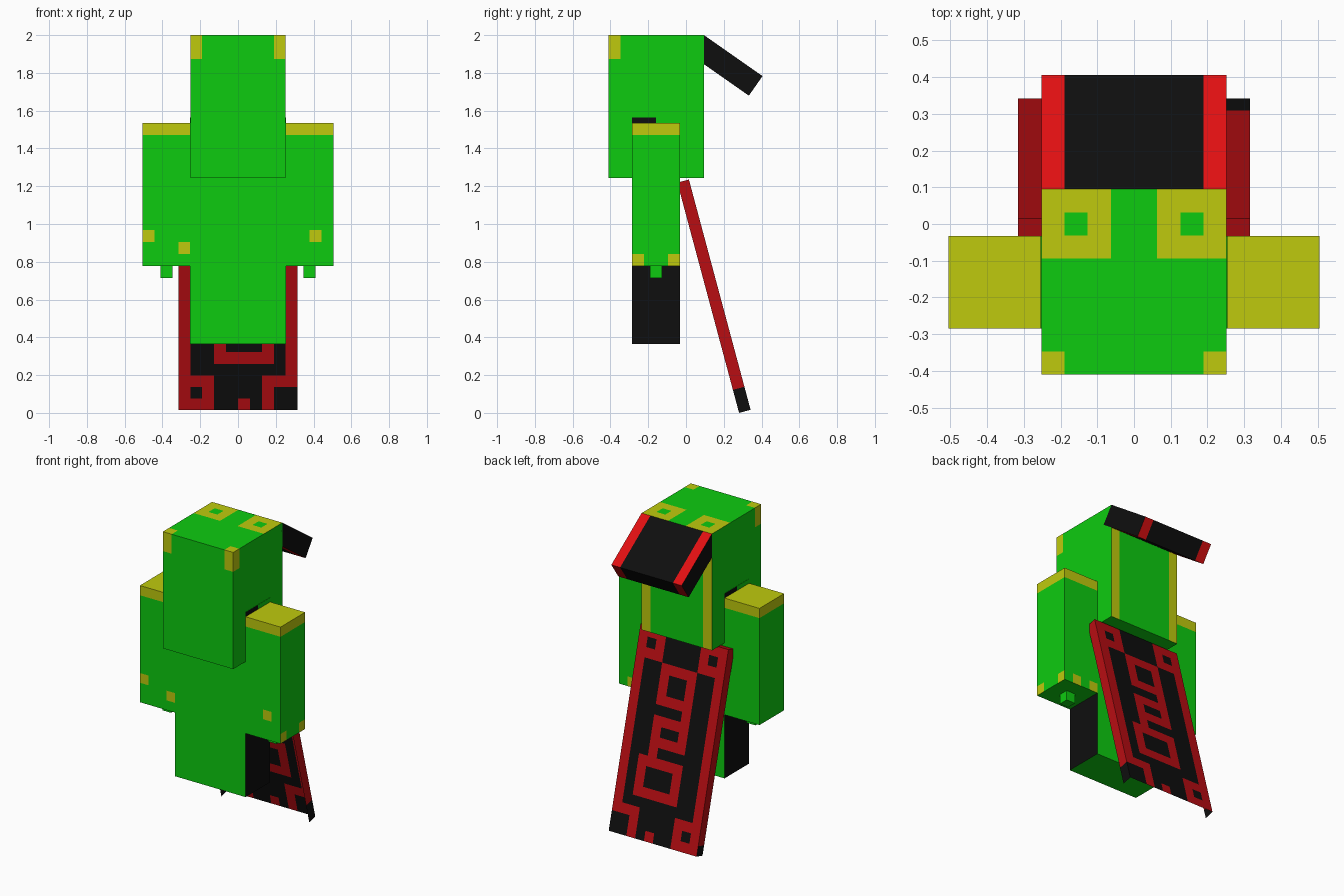
import bpy
import bmesh
from math import radians
from mathutils import Matrix, Vector

cube = bpy.data.objects.get("Cube")
if cube:
    bpy.data.objects.remove(cube, do_unlink=True)

P = 0.0631  # one block cell


# Flat colours
def make_material(name, rgb):
    mat = bpy.data.materials.new(name)
    mat.use_nodes = True
    colour = (*rgb, 1.0)
    mat.diffuse_color = colour
    mat.node_tree.nodes["Principled BSDF"].inputs["Base Color"].default_value = colour
    return mat


MATERIALS = [
    make_material("green", (0.004, 0.6, 0.005)),
    make_material("yellow", (0.52, 0.59, 0.004)),
    make_material("black", (0.0045, 0.0045, 0.0045)),
    make_material("dark_red", (0.48, 0.004, 0.006)),
    make_material("bright_red", (0.75, 0.005, 0.006)),
]
GREEN, YELLOW, BLACK, DARK_RED, BRIGHT_RED = range(5)


def cell_box(name, size, origin, paint, tilt=0, open_sides=(), widen=1.0):
    """Box of square cells; paint(cell centre, normal) picks each cell's colour."""
    bm = bmesh.new()
    for axis in range(3):
        a, b = (axis + 1) % 3, (axis + 2) % 3
        for sign in (-1, 1):
            if (axis, sign) in open_sides:
                continue
            normal = Vector((0, 0, 0))
            normal[axis] = sign
            for i in range(size[a]):
                for j in range(size[b]):
                    corners = []
                    for di, dj in ((0, 0), (1, 0), (1, 1), (0, 1)):
                        p = Vector((0, 0, 0))
                        p[axis] = size[axis] if sign > 0 else 0
                        p[a], p[b] = i + di, j + dj
                        corners.append(p)
                    if sign < 0:
                        corners.reverse()
                    face = bm.faces.new([bm.verts.new(p) for p in corners])
                    centre = sum(corners, Vector((0, 0, 0))) / 4
                    face.material_index = paint(centre, normal)
    bmesh.ops.remove_doubles(bm, verts=bm.verts, dist=0.01)
    bm.transform(Matrix.Rotation(radians(tilt), 4, 'X') @ Matrix.Scale(P, 4))
    mesh = bpy.data.meshes.new(name)
    bm.to_mesh(mesh)
    bm.free()
    for mat in MATERIALS:
        mesh.materials.append(mat)
    obj = bpy.data.objects.new(name, mesh)
    obj.location = (origin[0] * widen, origin[1], origin[2])
    obj.scale.x = widen
    bpy.context.collection.objects.link(obj)
    return obj


# Head: yellow front corners, ringed squares on top, edge stripes behind
def paint_head(c, n):
    edge = abs(c.x - 4) > 3
    if n.z > 0:
        if c.y > 5 and abs(c.x - 4) > 1:
            hole = 2 < abs(c.x - 4) < 3 and 6 < c.y < 7
            return GREEN if hole else YELLOW
        return YELLOW if c.y < 1 and edge else GREEN
    if n.y > 0:
        return YELLOW if edge else GREEN
    if n.z == 0 and c.z > 10 and c.y < 1 and edge:
        return YELLOW
    return GREEN


cell_box("head", (8, 8, 12), (-4 * P, -0.41, 2 - 12 * P), paint_head)


# Body: green with black flanks, set slightly wider than the head
def paint_body(c, n):
    if n.x == 0:
        return GREEN
    if c.z > 18 and (c.y - 2) * n.x > 0:
        return GREEN
    return BLACK


cell_box("body", (8, 4, 19), (-4 * P, -0.285, 0.365), paint_body, widen=1.006)


# Arms: yellow shoulder caps and scattered spots
def arm_painter(side, front_spots):
    def paint(c, n):
        if c.z > 11:
            return YELLOW
        if n.y < 0:
            return YELLOW if (int(c.x), int(c.z)) in front_spots else GREEN
        if side > 0 and c.z < 1:
            if n.x > 0 and abs(c.y - 2) > 1:
                return YELLOW
            if n.y > 0 and int(c.x) in (0, 2):
                return YELLOW
        return GREEN
    return paint


for label, side, spots in (("left", 1, {(2, 2)}), ("right", -1, {(0, 2), (3, 1)})):
    x0 = 4 * P if side > 0 else -8 * P
    cell_box(label + "_arm", (4, 4, 12), (x0, -0.285, 0.778), arm_painter(side, spots))
    cell_box(label + "_hand_stub", (1, 1, 1), (x0 + 1.5 * P, -0.19, 0.778 - P),
             lambda c, n: GREEN)


# Sloping crest behind the head: black with red edge stripes
def paint_crest(c, n):
    return BRIGHT_RED if n.x == 0 and abs(c.x - 4) > 3 else BLACK


cell_box("crest", (8, 6, 2), (-4 * P, 0.0226, 1.8966), paint_crest, tilt=-35)

# Cape pattern as (first column, first row, last column, last row)
BLOCKS = [(0, 0, 2, 2), (7, 0, 9, 2), (7, 17, 9, 19), (2, 17, 2, 19),
          (0, 17, 2, 17), (4, 19, 4, 19), (6, 7, 6, 7), (3, 11, 3, 11)]
HOLES = [(1, 1), (8, 1), (8, 18)]
RINGS = [(3, 3, 6, 6), (3, 8, 6, 10), (2, 12, 6, 15)]


def inside(col, row, rect):
    return rect[0] <= col <= rect[2] and rect[1] <= row <= rect[3]


def paint_cape(c, n):
    col, row = int(10 - c.x), int(20 - c.z)
    if n.z > 0:
        return DARK_RED
    if n.x != 0:
        return BLACK if row >= (18 if n.x > 0 else 19) else DARK_RED
    if (col, row) in HOLES:
        return BLACK
    if any(inside(col, row, r) for r in BLOCKS):
        return DARK_RED
    if col in (0, 9) and row < 18:
        return DARK_RED
    for r in RINGS:
        core = (r[0] + 1, r[1] + 1, r[2] - 1, r[3] - 1)
        if inside(col, row, r) and not inside(col, row, core):
            return DARK_RED
    return BLACK


# Cape shell, open at the front and the bottom
cell_box("cape", (10, 1, 20), (-5 * P, 0.281, 0.0), paint_cape, tilt=15,
         open_sides=((1, -1), (2, -1)))
